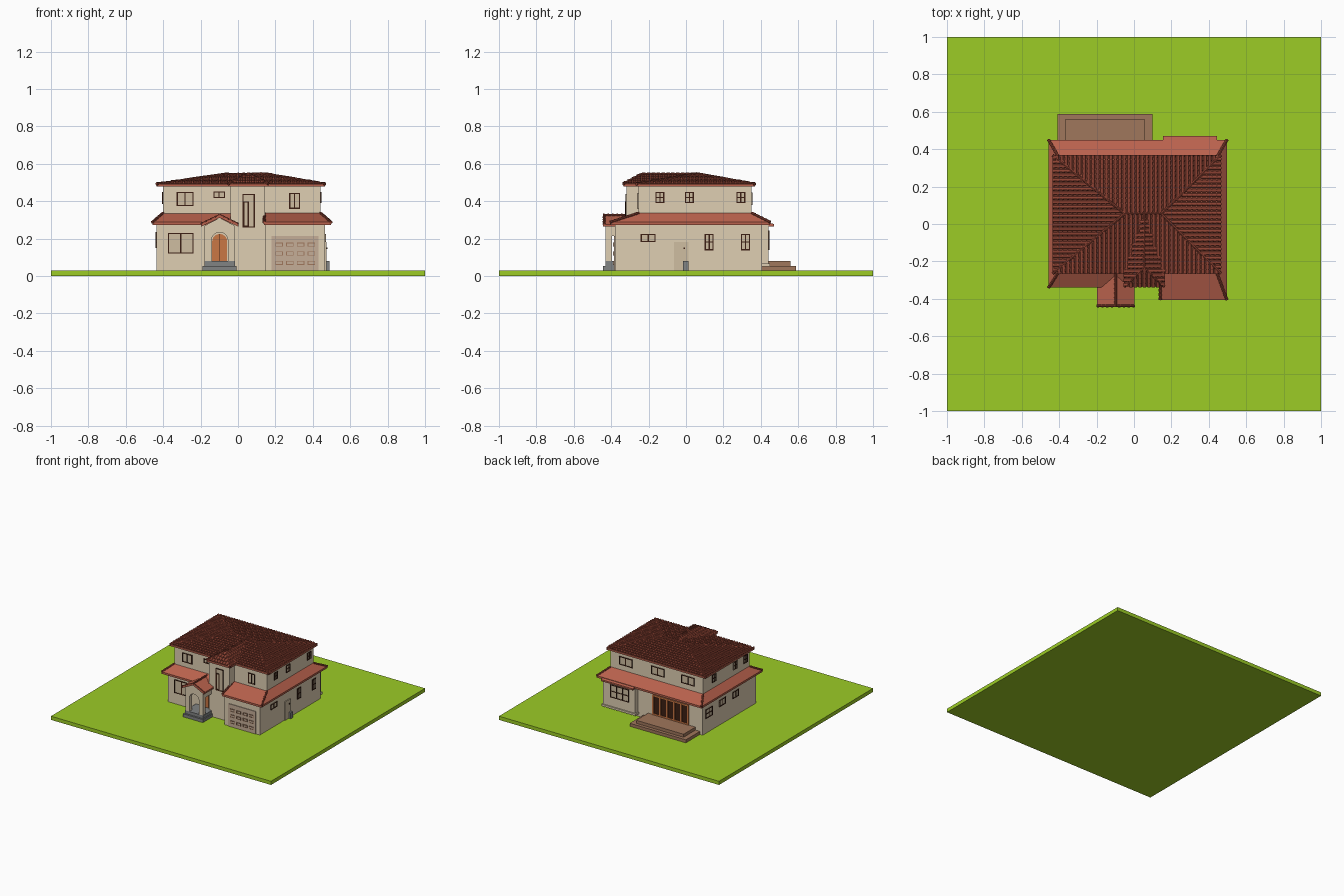
import bpy, bmesh, math
from mathutils import Vector as V, Matrix

if "Cube" in bpy.data.objects:
    bpy.data.objects.remove(bpy.data.objects["Cube"])


def mat(name, r, g, b):
    m = bpy.data.materials.new(name)
    m.diffuse_color = [(c / 255) ** 2.2 for c in (r, g, b)] + [1]
    m.use_nodes = True
    m.node_tree.nodes["Principled BSDF"].inputs["Base Color"].default_value = m.diffuse_color
    return m


GRASS, WALL = mat("grass", 155, 203, 42), mat("wall", 222, 205, 177)
ROOF, TILE = mat("roof", 184, 98, 78), mat("tile", 140, 68, 54)
FRAME, PANE = mat("frame", 62, 36, 26), mat("pane", 205, 188, 160)
WOOD, DOOR = mat("deck", 158, 118, 92), mat("door", 200, 118, 70)
GARAGE, STONE = mat("garage", 196, 172, 150), mat("stone", 128, 130, 130)


def finish(name, bm, m):
    me = bpy.data.meshes.new(name)
    bm.to_mesh(me)
    bm.free()
    me.materials.append(m)
    ob = bpy.data.objects.new(name, me)
    bpy.context.collection.objects.link(ob)
    return ob


def hull(name, pts, m):
    bm = bmesh.new()
    for p in pts:
        bm.verts.new(p)
    bmesh.ops.convex_hull(bm, input=bm.verts[:])
    return finish(name, bm, m)


def box(name, x0, x1, y0, y1, z0, z1, m):
    return hull(name, [(x, y, z) for x in (x0, x1) for y in (y0, y1) for z in (z0, z1)], m)


def wall_box(name, face, d0, d1, u0, u1, z0, z1, m):
    """Box on a wall: d is distance outward, u runs along the wall."""
    s = -1 if face in ("front", "left") else 1
    a, b = sorted((s * d0, s * d1))
    if face in ("front", "back"):
        return box(name, u0, u1, a, b, z0, z1, m)
    return box(name, a, b, u0, u1, z0, z1, m)


def window(face, d, u0, u1, z0, z1, cols=2, rows=1, t=.006, m=FRAME, pane=PANE):
    n = face + "_window"
    wall_box(n + "_pane", face, d - .01, d + .002, u0, u1, z0, z1, pane)
    for i in range(cols + 1):
        u = u0 + (u1 - u0 - t) * i / cols
        wall_box(n + "_upright", face, d, d + .006, u, u + t, z0, z1, m)
    for i in range(rows + 1):
        z = z0 + (z1 - z0 - t) * i / rows
        wall_box(n + "_rail", face, d, d + .0055, u0, u1, z, z + t, m)


def prism(name, outline, y0, y1, m):
    bm = bmesh.new()
    f = bm.faces.new([bm.verts.new((x, y0, z)) for x, z in outline])
    r = bmesh.ops.extrude_face_region(bm, geom=[f])
    bmesh.ops.translate(bm, vec=(0, y1 - y0, 0), verts=[v for v in r["geom"] if isinstance(v, bmesh.types.BMVert)])
    bmesh.ops.recalc_face_normals(bm, faces=bm.faces[:])
    return finish(name, bm, m)


def caps(name, p, q, r=.009, step=.025):
    """Row of overlapping tapered ridge tiles from p to q."""
    p, q = V(p), V(q)
    n = max(1, round((q - p).length / step))
    rot = (q - p).to_track_quat('Z', 'Y').to_matrix().to_4x4()
    bm = bmesh.new()
    for i in range(n):
        bmesh.ops.create_cone(bm, cap_ends=True, segments=8, radius1=r, radius2=r * .75, depth=(q - p).length / n,
                              matrix=Matrix.Translation(p.lerp(q, (i + .5) / n)) @ rot)
    return finish(name, bm, TILE)


def tiles(name, A, B, C, D, pu=.024, pv=.026, seg=4):
    """Barrel tiles over a slope: eave A-B, ridge D-C above it."""
    A, B, C, D = map(V, (A, B, C, D))
    u = (B - A).normalized()
    v = ((D - A) - u * (D - A).dot(u))
    L = v.length
    v.normalize()
    n = u.cross(v)
    rows, bm = round(L / pv), bmesh.new()
    for i in range(rows):
        t = (i + .5) / rows
        lo, hi = (D - A).dot(u) * t, (B - A).length + (C - B).dot(u) * t
        for j in range(math.ceil(lo / pu - .5), math.floor(hi / pu - .5) + 1):
            rings = []
            for s, rad, lift in ((i, pu * .47, .003), (i + 1.1, pu * .36, 0)):
                o = A + u * (j + .5) * pu + v * (s * L / rows) + n * lift
                rings.append([bm.verts.new(o + u * rad * math.cos(math.pi * k / seg)
                                           + n * rad * .7 * math.sin(math.pi * k / seg)) for k in range(seg + 1)])
            b, c = rings
            for k in range(seg):
                bm.faces.new((b[k], c[k], c[k + 1], b[k + 1]))
            bm.faces.new(b)
    return finish(name, bm, TILE)


# lawn and wall volumes
box("lawn", -1, 1, -1, 1, 0, .03, GRASS)
box("ground_floor", -.435, .465, -.29, .405, .03, .29, WALL)
box("garage_wing", .145, .465, -.38, -.2, .03, .28, WALL)
box("upper_floor", -.40, .44, -.254, .35, .25, .49, WALL)
box("stair_tower", -.04, .145, -.318, -.2, .03, .49, WALL)

# skirt roof wrapped around the ground floor
outer = [(.14, -.405), (.497, -.405), (.497, .45), (-.457, .45), (-.457, -.34), (-.04, -.34)]
inner = [(.14, -.25), (.44, -.25), (.44, .35), (-.40, .35), (-.40, -.25), (-.04, -.25)]
bm = bmesh.new()
loops = [[bm.verts.new(c) for c in ((*o, .272), (*o, .288), (*i, .338), (*i, .272))] for o, i in zip(outer, inner)]
for a, b in zip(loops, loops[1:]):
    for k in range(4):
        bm.faces.new((a[k], b[k], b[(k + 1) % 4], a[(k + 1) % 4]))
bm.faces.new(loops[0])
bm.faces.new(loops[-1])
bmesh.ops.recalc_face_normals(bm, faces=bm.faces[:])
finish("skirt_roof", bm, ROOF)
for o, i in zip(outer[:5], inner):
    caps("skirt_hip_caps", (*o, .288), (*i, .338))

# main hip roof with tiles
E, R = .492, .543
e = [(-.435, -.265), (.465, -.265), (.465, .368), (-.435, .368)]
r0, r1 = (-.05, .055, R), (.145, .055, R)
top = [(*p, E) for p in e]
hull("main_roof", top + [(*p, .478) for p in e] + [r0, r1], ROOF)
for q in ((top[0], top[1], r1, r0), (top[1], top[2], r1, r1), (top[2], top[3], r0, r1), (top[3], top[0], r0, r0)):
    tiles("main_roof_tiles", *q)
for p, q in ((top[0], r0), (top[1], r1), (top[2], r1), (top[3], r0), (r0, r1)):
    caps("main_roof_caps", p, V(q) + V((0, 0, .004)))

# hip roof over the stair tower
f = [(-.052, -.265, E), (-.052, -.335, E), (.162, -.335, E), (.162, -.265, E)]
a, b = (.055, -.235, R + .003), (.055, .05, R + .003)
hull("tower_roof", f + [(x, y, .478) for x, y, z in f] + [a, b], ROOF)
for q in ((f[0], f[1], a, b), (f[1], f[2], a, a), (f[2], f[3], b, a)):
    tiles("tower_roof_tiles", *q)
for p, q in ((f[1], a), (f[2], a), (a, b)):
    caps("tower_roof_caps", p, q, .008)

# porch: steps, arched front, side lintels, gable roof
cx = -.098
box("porch_step", -.19, -.008, -.445, -.30, .03, .055, STONE)
box("porch_floor", -.18, -.016, -.43, -.28, .055, .08, STONE)
arch = [(cx - .044 * math.cos(math.pi * k / 12), .19 + .044 * math.sin(math.pi * k / 12)) for k in range(13)]
prism("porch_arch", [(-.178, .08), (-.142, .08)] + arch + [(-.054, .08), (-.018, .08), (-.018, .27), (cx, .312),
                                                          (-.178, .27)], -.43, -.395, WALL)
for x in (-.178, -.045):
    box("porch_lintel", x, x + .027, -.40, -.28, .215, .27, WALL)
for s in (-1, 1):
    hull("porch_roof", [(cx + s * w, y, z + dz) for w, z in ((0, .312), (.1, .264)) for dz in (0, .013)
                        for y in (-.445, -.25)], ROOF)
    caps("porch_verge_caps", (cx + s * .1, -.438, .277), (cx, -.438, .325), .008)
caps("porch_ridge_caps", (cx, -.445, .326), (cx, -.25, .326), .008)
door = [(cx + .04 * math.cos(math.pi * k / 12), .185 + .04 * math.sin(math.pi * k / 12)) for k in range(13)]
prism("front_door", [(cx + .04, .08)] + door + [(cx - .04, .08)], -.298, -.285, DOOR)
box("front_door_split", cx - .002, cx + .002, -.301, -.29, .08, .224, FRAME)

# garage door with raised panels
box("garage_door", .18, .43, -.385, -.37, .03, .215, GARAGE)
for i in range(4):
    for z in (.06, .11, .157):
        u = .2 + i * .0575
        window("front", .385, u, u + .04, z, z + .022, 1, 1, .004, WOOD, GARAGE)

# front windows
window("front", .254, -.328, -.238, .375, .45)
window("front", .254, -.132, -.07, .418, .452)
window("front", .254, .274, .332, .36, .445)
window("front", .29, -.374, -.238, .12, .23)
window("front", .318, .024, .09, .26, .44, 1, 1)
window("front", .319, .03, .058, .265, .40, 1, 1)

# right side windows and side door
for u in (-.14, .018, .293):
    window("right", .44, u - .024, u + .024, .39, .45, 2, 2)
window("right", .465, -.242, -.162, .182, .226)
for u in (.124, .318):
    window("right", .465, u - .024, u + .024, .138, .226, 2, 2)
box("side_door", .46, .472, -.063, .013, .03, .182, PANE)
box("side_door_knob", .472, .478, -.014, -.006, .145, .153, FRAME)
box("side_step", .465, .49, -.015, .013, .03, .08, STONE)

# left side windows
for u in (.21, -.065, -.2):
    window("left", .40, u - .025, u + .025, .385, .45, 2, 2)
window("left", .435, .28, .37, .15, .225, 2, 2)
for u in (.15, -.02):
    window("left", .435, u - .04, u + .04, .18, .235)

# back windows, bay, patio doors and deck steps
for u in (.3, .01, -.264):
    window("back", .35, u - .06, u + .06, .38, .448)
box("bay", .155, .445, .40, .44, .06, .28, WALL)
box("bay_sill", .145, .455, .40, .45, .05, .066, WALL)
hull("bay_roof", [(x, y, z) for x in (.155, .445) for y, z in ((.40, .265), (.47, .265), (.47, .278), (.40, .30))], ROOF)
window("back", .44, .21, .38, .14, .245, 3, 2)
window("back", .405, -.31, .02, .08, .245, 5, 1, .012, DOOR, FRAME)
box("deck_lower", -.41, .10, .40, .587, .03, .055, WOOD)
box("deck_upper", -.37, .06, .40, .56, .055, .08, WOOD)
